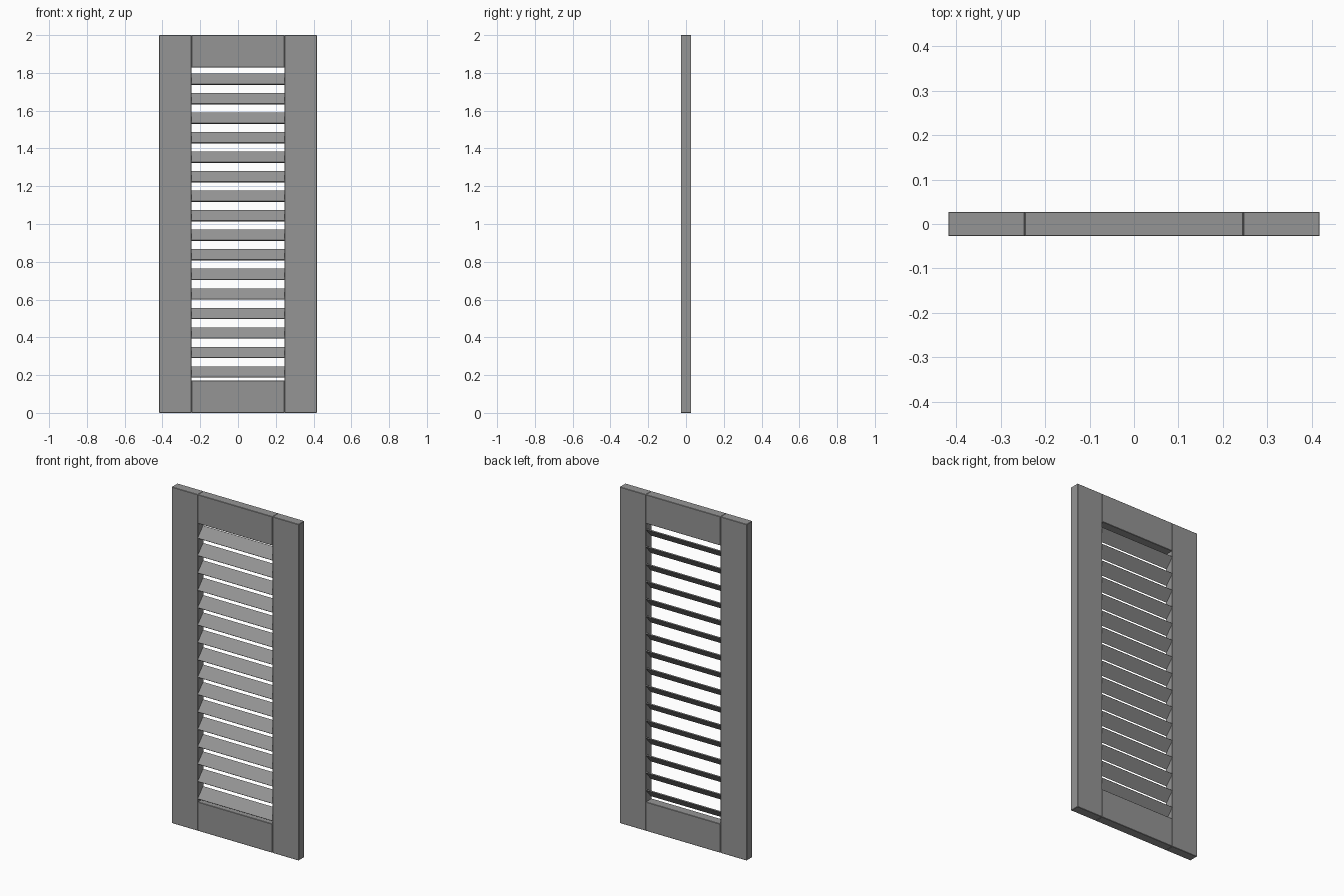
import bpy
from math import radians

cube = bpy.data.objects.get("Cube")
if cube:
    bpy.data.objects.remove(cube, do_unlink=True)

HEIGHT = 2.0
HALF_WIDTH = 0.418
INNER = 0.246      # half width of the opening
DEPTH = 0.055
RAIL = 0.172       # height of each rail
SLATS = 16
FIRST_Z, LAST_Z = 0.2165, 1.767

grey = bpy.data.materials.new("shutter grey")
grey.use_nodes = True
COLOUR = (0.3, 0.3, 0.3, 1)
grey.diffuse_color = COLOUR
grey.node_tree.nodes["Principled BSDF"].inputs["Base Color"].default_value = COLOUR


def board(name, size, location, tilt=0.0, bevel=0.0):
    """A flat-sided board, optionally tilted about x and edge-bevelled."""
    bpy.ops.mesh.primitive_cube_add(size=1, location=location)
    obj = bpy.context.object
    obj.name = name
    obj.scale = size
    bpy.ops.object.transform_apply(location=False, rotation=False, scale=True)
    obj.rotation_euler.x = tilt
    obj.data.materials.append(grey)
    if bevel:
        mod = obj.modifiers.new("eased edges", "BEVEL")
        mod.width = bevel
        mod.segments = 1
    return obj


# Upright stiles
stile_width = HALF_WIDTH - INNER
for side, sign in (("left", 1), ("right", -1)):
    board(side + "_stile", (stile_width, DEPTH, HEIGHT),
          (sign * (HALF_WIDTH + INNER) / 2, 0, HEIGHT / 2), bevel=0.002)

# Top and bottom rails
for name, z in (("bottom_rail", RAIL / 2), ("top_rail", HEIGHT - RAIL / 2)):
    board(name, (2 * INNER, DEPTH, RAIL), (0, 0, z), bevel=0.002)

# Louvre slats, lower at the front
pitch = (LAST_Z - FIRST_Z) / (SLATS - 1)
for i in range(SLATS):
    board(f"slat_{i + 1}", (2 * INNER, 0.075, 0.006),
          (0, 0, FIRST_Z + i * pitch), tilt=radians(48))
